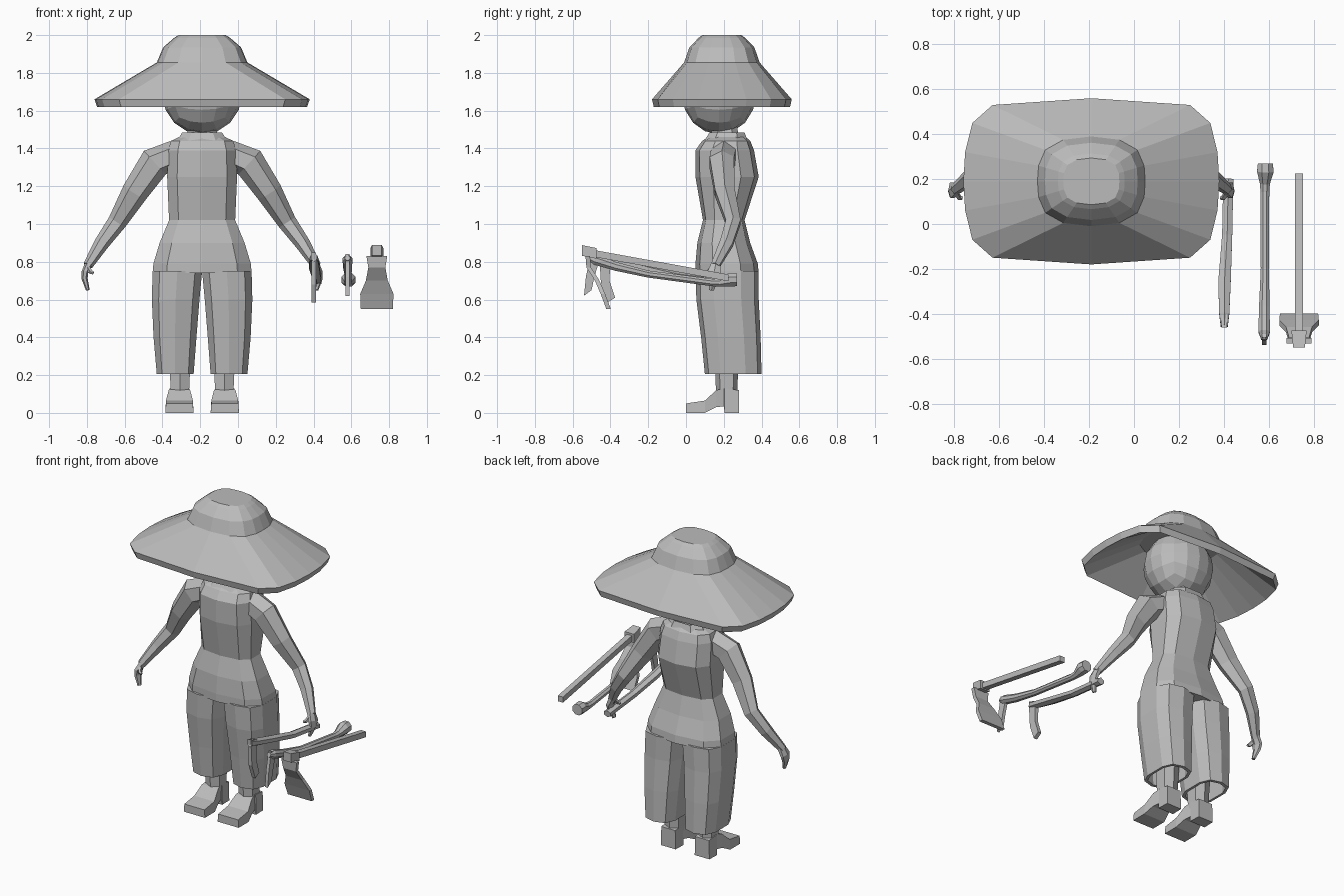
import bpy, bmesh, math
from mathutils import Vector

if "Cube" in bpy.data.objects:
    bpy.data.objects.remove(bpy.data.objects["Cube"])

CX = -0.19  # body centre line

grey = bpy.data.materials.new("plain grey")
grey.diffuse_color = (0.5, 0.5, 0.5, 1)
grey.use_nodes = True
grey.node_tree.nodes["Principled BSDF"].inputs["Base Color"].default_value = grey.diffuse_color


def finish(name, bm):
    bmesh.ops.recalc_face_normals(bm, faces=bm.faces[:])
    me = bpy.data.meshes.new(name)
    bm.to_mesh(me)
    bm.free()
    me.materials.append(grey)
    ob = bpy.data.objects.new(name, me)
    bpy.context.collection.objects.link(ob)
    return ob


def loft(name, rings, cap_start=True, cap_end=True):
    bm = bmesh.new()
    rows = [[bm.verts.new(p) for p in r] for r in rings]
    n = len(rows[0])
    for a, b in zip(rows, rows[1:]):
        for i in range(n):
            j = (i + 1) % n
            bm.faces.new((a[i], a[j], b[j], b[i]))
    if cap_start:
        bm.faces.new(rows[0])
    if cap_end:
        bm.faces.new(rows[-1])
    return finish(name, bm)


def spow(v, p):
    return math.copysign(abs(v) ** p, v)


def ring(x0, x1, y0, y1, z, n=10, p=0.7):
    """Horizontal rounded-box ring inside the given limits."""
    out = []
    for i in range(n):
        t = 2 * math.pi * (i + 0.5) / n
        out.append([spow(math.cos(t), p), spow(math.sin(t), p)])
    mx, my = max(abs(o[0]) for o in out), max(abs(o[1]) for o in out)
    return [((x0 + x1) / 2 + (x1 - x0) / 2 * a / mx,
             (y0 + y1) / 2 + (y1 - y0) / 2 * b / my, z) for a, b in out]


def tube(name, path, radii, n=6):
    """Tapering tube; radii may be (across, along) pairs."""
    pts = [Vector(p) for p in path]
    rings = []
    for i, p in enumerate(pts):
        d = (pts[min(i + 1, len(pts) - 1)] - pts[max(i - 1, 0)]).normalized()
        ref = Vector((0, 1, 0)) if abs(d.y) < 0.8 else Vector((1, 0, 0))
        u = (ref - d * ref.dot(d)).normalized()
        v = d.cross(u)
        r = radii[i] if isinstance(radii[i], tuple) else (radii[i], radii[i])
        rings.append([p + u * r[0] * math.cos(t) + v * r[1] * math.sin(t)
                      for t in [2 * math.pi * (k + 0.5) / n for k in range(n)]])
    return loft(name, rings)


def plate(name, outline, x, half):
    """Side outline (y, z) extruded across x."""
    return loft(name, [[(x - half, y, z) for y, z in outline],
                       [(x + half, y, z) for y, z in outline]])


# Hat: sixteen-sided crown and wide brim, hollow underneath
BRIM = [(.57, 0), (.562, .13), (.53, .26), (.44, .34), (0, .37)]
CROWN = [(.24, 0), (.235, .07), (.205, .14), (.125, .185), (0, .2)]


def hat_ring(quarter, k, z):
    q = quarter
    full = q + [(-x, y) for x, y in q[3::-1]]
    full += [(-x, -y) for x, y in q[1:]] + [(x, -y) for x, y in q[3:0:-1]]
    return [(CX + x * k, .19 + y * k, z) for x, y in full]


loft("hat", [hat_ring(CROWN, .52, 2.0), hat_ring(CROWN, .62, 1.985),
             hat_ring(CROWN, .86, 1.935), hat_ring(CROWN, 1, 1.855),
             hat_ring(BRIM, 1, 1.66), hat_ring(BRIM, .975, 1.62),
             hat_ring(CROWN, .95, 1.83)])

# Head: rounded cube
bm = bmesh.new()
bmesh.ops.create_cube(bm, size=2)
bmesh.ops.subdivide_edges(bm, edges=bm.edges[:], cuts=3, use_grid_fill=True)
for v in bm.verts:
    c = Vector([math.tan(a * math.pi / 4) for a in v.co]).normalized()
    v.co = (CX + c.x * .21, .175 + c.y * .195, 1.685 + c.z * .21)
finish("head", bm)

# Neck and collar
loft("neck", [ring(CX - .1, CX + .1, .12, .29, 1.40, 8),
              ring(CX - .07, CX + .07, .14, .27, 1.52, 8)])
loft("collar", [ring(CX - .14, CX + .14, .09, .33, 1.43, 8),
                ring(CX - .105, CX + .105, .125, .31, 1.485, 8),
                ring(CX - .09, CX + .09, .14, .295, 1.475, 8)], False, False)

# Tunic and hips: half width, front, back, height
BODY = [(.262, .05, .385, .74), (.258, .05, .38, .79), (.225, .06, .34, .90),
        (.175, .09, .31, 1.02), (.185, .05, .385, 1.25), (.18, .05, .36, 1.39),
        (.165, .085, .34, 1.44), (.09, .14, .30, 1.475)]
loft("tunic", [ring(CX - w, CX + w, a, b, z) for w, a, b, z in BODY])

# Trouser legs with an inward-folded hem: inner, outer, front, back, height
LEG = [(.0, .262, .05, .385, .75), (.014, .266, .055, .385, .6),
       (.03, .257, .08, .395, .4), (.045, .24, .10, .40, .205),
       (.06, .225, .12, .38, .205), (.045, .235, .1, .375, .4)]
# Foot sections: y, bottom z, top z, half width
FOOT = [(0, 0, .05, .075), (.10, 0, .065, .075), (.16, .03, .12, .06),
        (.20, .035, .13, .05), (.205, 0, .13, .055), (.28, 0, .12, .052)]

for s, side in ((1, "left"), (-1, "right")):
    X = lambda o: CX + s * o
    loft(side + "_trouser_leg",
         [ring(X(a), X(b), c, d, z) for a, b, c, d, z in LEG])
    loft(side + "_shin", [ring(X(.07), X(.165), .16, .27, .09, 6),
                          ring(X(.065), X(.17), .155, .275, .2, 6),
                          ring(X(.06), X(.18), .15, .29, .42, 6)])
    loft(side + "_foot",
         [[(X(.12 - w), y, b), (X(.12 + w), y, b), (X(.12 + w * .95), y, t),
           (X(.12 - w * .95), y, t)] for y, b, t, w in FOOT])
    # Arm bends back at the elbow and forward to the hand
    tube(side + "_arm",
         [(X(.14), .2, 1.37), (X(.25), .19, 1.325), (X(.355), .205, 1.17),
          (X(.45), .25, 1.01), (X(.53), .215, .90), (X(.605), .155, .78)],
         [(.075, .075), (.075, .085), (.06, .07), (.045, .05), (.04, .04), .026])
    tube(side + "_hand",
         [(X(.598), .16, .79), (X(.62), .15, .745), (X(.622), .145, .71),
          (X(.605), .135, .65)],
         [(.028, .022), (.04, .018), (.03, .016), (.014, .01)])
    tube(side + "_thumb", [(X(.605), .14, .77), (X(.59), .118, .745),
                           (X(.575), .115, .74)], [.014, .012, .008], 5)

# Sickle-like tool held in the hand
tube("hand_pick_handle",
     [(.42, .2, .695), (.415, -.05, .725), (.403, -.26, .775), (.402, -.40, .81),
      (.402, -.455, .825)],
     [(.026, .022), (.026, .022), (.032, .022), (.026, .024), (.018, .024)])
plate("hand_pick_blade",
      [(-.46, .85), (-.40, .83), (-.405, .70), (-.375, .61), (-.415, .585),
       (-.45, .68)], .402, .012)

# Knobbed hooked tool
tube("hook_handle",
     [(.585, .27, .705), (.585, .235, .705), (.583, .18, .69), (.583, .14, .69),
      (.583, -.2, .735), (.58, -.37, .775), (.58, -.48, .81), (.58, -.515, .82)],
     [.036, .04, .024, .021, .02, .025, .028, .014], 8)
plate("hook_blade",
      [(-.505, .84), (-.455, .82), (-.485, .72), (-.50, .65), (-.54, .62),
       (-.53, .72)], .58, .01)

# Hoe: square handle, socket and flared blade
loft("hoe_handle",
     [[(.735 + a * .018, y, z + b * .018) for a, b in
       ((-1, -1), (1, -1), (1, 1), (-1, 1))]
      for y, z in ((.225, .715), (-.52, .85))])
loft("hoe_socket",
     [[(.735 + a * w, y, z + b * .028) for a, b in
       ((-1, -1), (1, -1), (1, 1), (-1, 1))]
      for y, z, w in ((-.475, .845, .034), (-.55, .86, .026))])
BLADE = [(-.52, .83, .055), (-.515, .77, .045), (-.47, .70, .058),
         (-.44, .63, .088), (-.41, .55, .085)]
loft("hoe_blade",
     [[(.735 - w, y - .012, z), (.735 + w, y - .012, z),
       (.735 + w, y + .012, z), (.735 - w, y + .012, z)] for y, z, w in BLADE])
